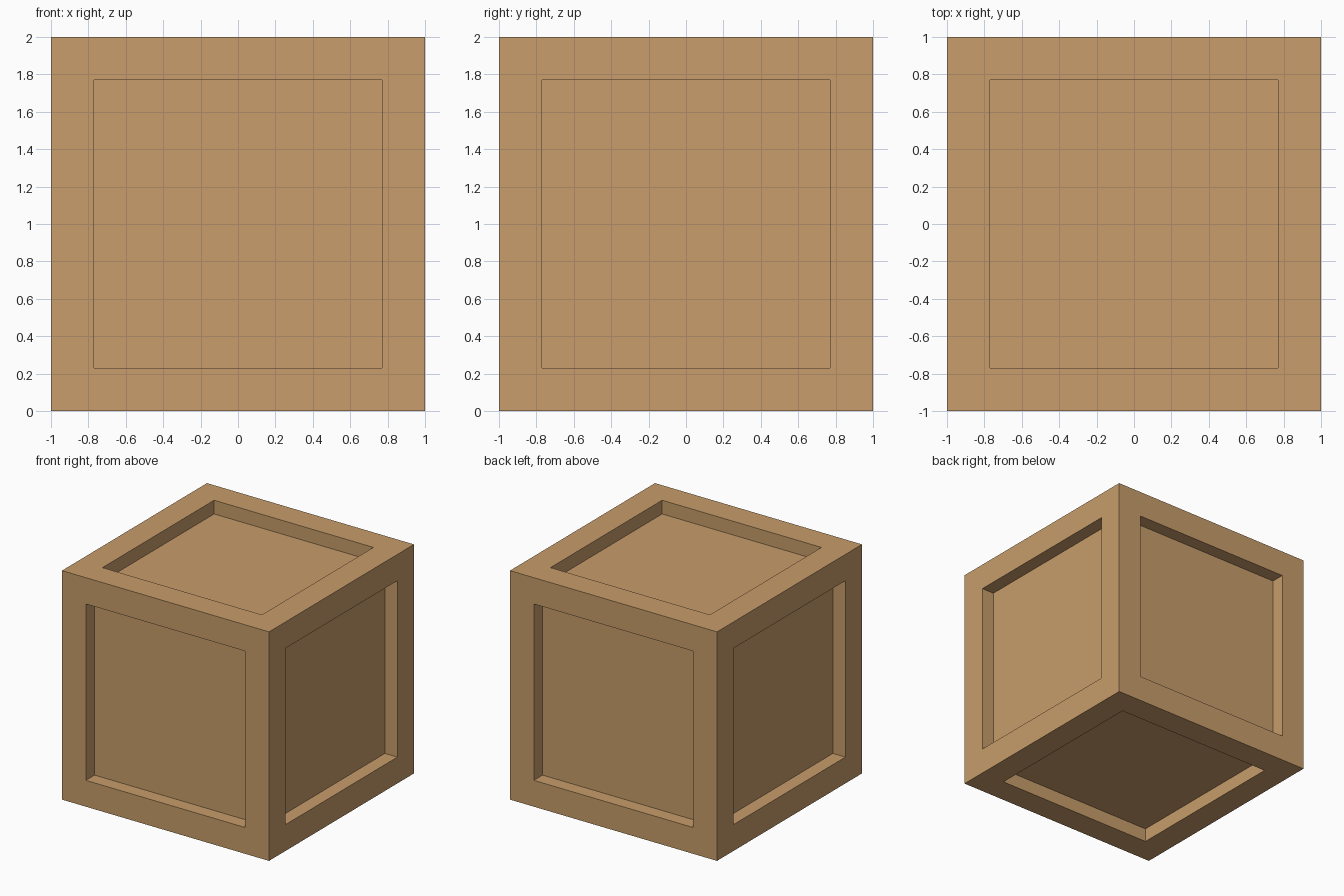
import bpy, bmesh

if "Cube" in bpy.data.objects:
    bpy.data.objects.remove(bpy.data.objects["Cube"])

# Wood colour
wood = bpy.data.materials.new("light wood")
wood.diffuse_color = (0.577, 0.337, 0.147, 1)
wood.use_nodes = True
wood.node_tree.nodes["Principled BSDF"].inputs["Base Color"].default_value = wood.diffuse_color

# Crate: a cube with a recessed square panel on each of its six sides
FRAME, DEPTH = 0.23, 0.12
bm = bmesh.new()
bmesh.ops.create_cube(bm, size=2)
bmesh.ops.translate(bm, verts=bm.verts, vec=(0, 0, 1))
panels = list(bm.faces)

# Frame border around every panel
bmesh.ops.inset_individual(bm, faces=panels, thickness=FRAME, use_even_offset=True)

# Straight-walled recess
bm.normal_update()
for face in panels:
    inward = face.normal * -DEPTH
    new = bmesh.ops.extrude_discrete_faces(bm, faces=[face])["faces"][0]
    bmesh.ops.translate(bm, verts=new.verts, vec=inward)
bmesh.ops.recalc_face_normals(bm, faces=bm.faces)

mesh = bpy.data.meshes.new("crate")
bm.to_mesh(mesh)
bm.free()
mesh.materials.append(wood)
crate = bpy.data.objects.new("crate", mesh)
bpy.context.collection.objects.link(crate)
